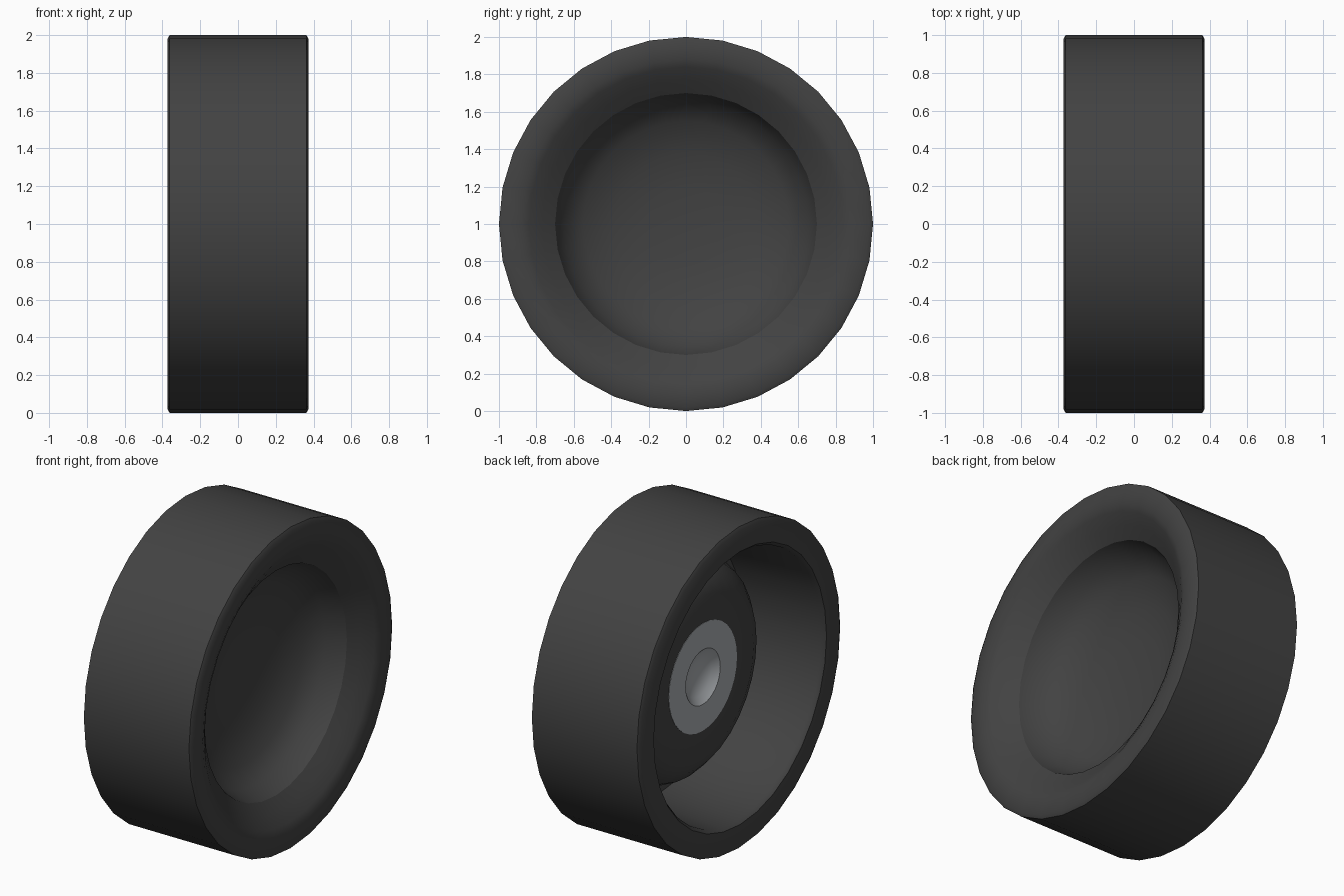
import bpy, bmesh, math

if "Cube" in bpy.data.objects:
    bpy.data.objects.remove(bpy.data.objects["Cube"])

SIDES = 32


def material(name, rgb):
    m = bpy.data.materials.new(name)
    m.diffuse_color = (*rgb, 1)
    m.use_nodes = True
    m.node_tree.nodes["Principled BSDF"].inputs["Base Color"].default_value = m.diffuse_color
    return m


rubber = material("black rubber", (0.055, 0.055, 0.055))
steel = material("grey steel", (0.40, 0.42, 0.44))


def lathe(name, profile, mat, closed=False, angle=42):
    """Spin (x, radius) points round the axle, which runs along x at z = 1."""
    bm = bmesh.new()
    verts = [bm.verts.new((x, 0, 1 + r)) for x, r in profile]
    pairs = list(zip(verts, verts[1:]))
    if closed:
        pairs.append((verts[-1], verts[0]))
    edges = [bm.edges.new(p) for p in pairs]
    bmesh.ops.spin(bm, geom=verts + edges, cent=(0, 0, 1), axis=(1, 0, 0),
                   angle=math.tau, steps=SIDES, use_merge=False)
    bmesh.ops.remove_doubles(bm, verts=bm.verts, dist=0.0005)
    bmesh.ops.recalc_face_normals(bm, faces=bm.faces)
    mesh = bpy.data.meshes.new(name)
    bm.to_mesh(mesh)
    bm.free()
    mesh.materials.append(mat)
    ob = bpy.data.objects.new(name, mesh)
    bpy.context.collection.objects.link(ob)
    bpy.ops.object.select_all(action='DESELECT')
    ob.select_set(True)
    bpy.context.view_layer.objects.active = ob
    bpy.ops.object.shade_smooth_by_angle(angle=math.radians(angle))
    return ob


# Tire: flat tread, small shoulders, tapered throat on the outer (+x) side
lathe("tire", [(-0.362, 1.0), (0.362, 1.0), (0.373, 0.98), (0.373, 0.88),
               (0.355, 0.84), (0.31, 0.77), (0.26, 0.70), (0.20, 0.70),
               (0.18, 0.80), (-0.35, 0.83), (-0.373, 0.85), (-0.373, 0.98)],
      rubber, closed=True)

# Wheel dish: concave bowl towards +x, domed back ending in a flat ring
lathe("wheel_dish", [(-0.03, 0), (-0.025, 0.2), (0.0, 0.38), (0.06, 0.55),
                     (0.14, 0.655), (0.26, 0.70), (0.20, 0.71), (0.08, 0.69),
                     (-0.02, 0.645), (-0.08, 0.58), (-0.115, 0.50),
                     (-0.115, 0.33), (-0.04, 0.33), (-0.04, 0)], rubber)

# Axle hub: grey plate with a rounded socket on the inner (-x) side
lathe("axle_hub", [(-0.042, 0), (-0.042, 0.335), (-0.117, 0.335),
                   (-0.117, 0.17), (-0.085, 0.13), (-0.064, 0.07),
                   (-0.058, 0)], steel, angle=35)
